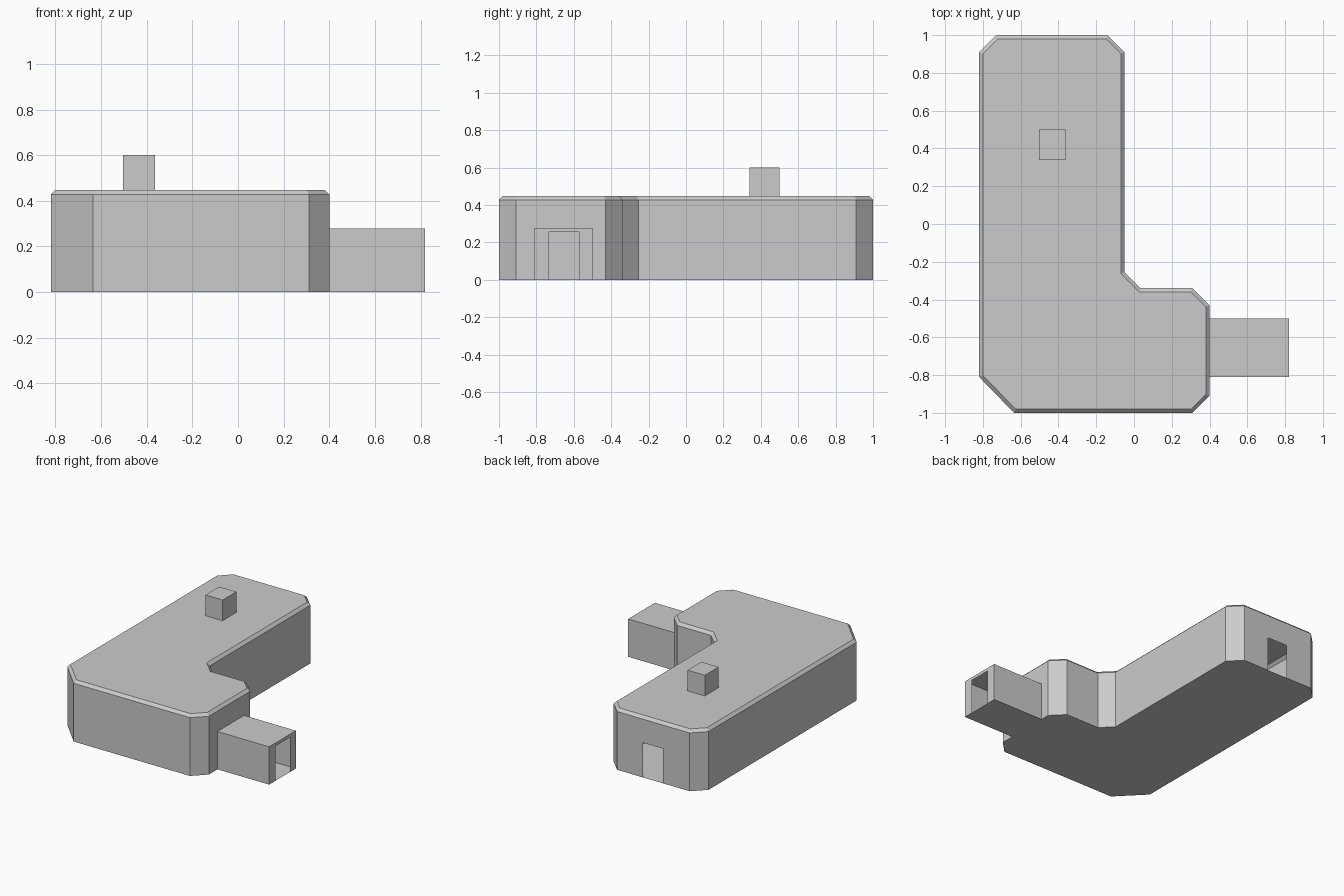
import bpy, bmesh
from mathutils import Vector

if "Cube" in bpy.data.objects:
    bpy.data.objects.remove(bpy.data.objects["Cube"])


def add_face(bm, pts):
    return bm.faces.new([bm.verts.new(p) for p in pts])


def wall(bm, a, b, h, opening=None):
    """Upright wall from a to b; opening = (start point, end point, height) at floor level."""
    pts = [(*a, 0)]
    if opening:
        s, e, oh = opening
        pts += [(*s, 0), (*s, oh), (*e, oh), (*e, 0)]
    add_face(bm, pts + [(*b, 0), (*b, h), (*a, h)])


def finish(bm, name):
    bmesh.ops.remove_doubles(bm, verts=bm.verts[:], dist=1e-4)
    mesh = bpy.data.meshes.new(name)
    bm.to_mesh(mesh)
    bm.free()
    obj = bpy.data.objects.new(name, mesh)
    bpy.context.collection.objects.link(obj)
    return obj


# Hollow L-shaped building shell
outline = [(-0.82, -0.81), (-0.635, -1), (0.31, -1), (0.40, -0.91), (0.40, -0.43),
           (0.31, -0.34), (0.035, -0.34), (-0.05, -0.255), (-0.05, 0.91),
           (-0.14, 1), (-0.73, 1), (-0.82, 0.91)]
openings = {3: ((0.40, -0.81), (0.40, -0.50), 0.278),    # passage into tunnel
            9: ((-0.35, 1), (-0.515, 1), 0.255)}          # rear doorway
bm = bmesh.new()
for i, a in enumerate(outline):
    wall(bm, a, outline[(i + 1) % len(outline)], 0.428, openings.get(i))
add_face(bm, [(x, y, 0) for x, y in reversed(outline)])
roof = add_face(bm, [(x, y, 0.428) for x, y in outline])
bm.normal_update()
# Sloped roof rim
bmesh.ops.inset_region(bm, faces=[roof], thickness=0.02, depth=0.02,
                       use_boundary=True, use_even_offset=True)
finish(bm, "building_shell")

# Entrance tunnel with an open mouth
x0, x1, y0, y1, h = 0.40, 0.82, -0.81, -0.50, 0.278
bm = bmesh.new()
wall(bm, (x0, y0), (x1, y0), h)
wall(bm, (x1, y0), (x1, y1), h, ((x1, -0.735), (x1, -0.57), 0.255))
wall(bm, (x1, y1), (x0, y1), h)
add_face(bm, [(x0, y0, h), (x1, y0, h), (x1, y1, h), (x0, y1, h)])
add_face(bm, [(x0, y1, 0), (x1, y1, 0), (x1, y0, 0), (x0, y0, 0)])
finish(bm, "entrance_tunnel")

# Chimney block on the roof, open underneath
bm = bmesh.new()
bmesh.ops.create_cube(bm, size=1)
bmesh.ops.scale(bm, vec=(0.14, 0.16, 0.152), verts=bm.verts[:])
bmesh.ops.translate(bm, vec=Vector((-0.433, 0.42, 0.524)), verts=bm.verts[:])
bm.normal_update()
bmesh.ops.delete(bm, geom=[f for f in bm.faces if f.normal.z < -0.5], context='FACES')
finish(bm, "chimney")
